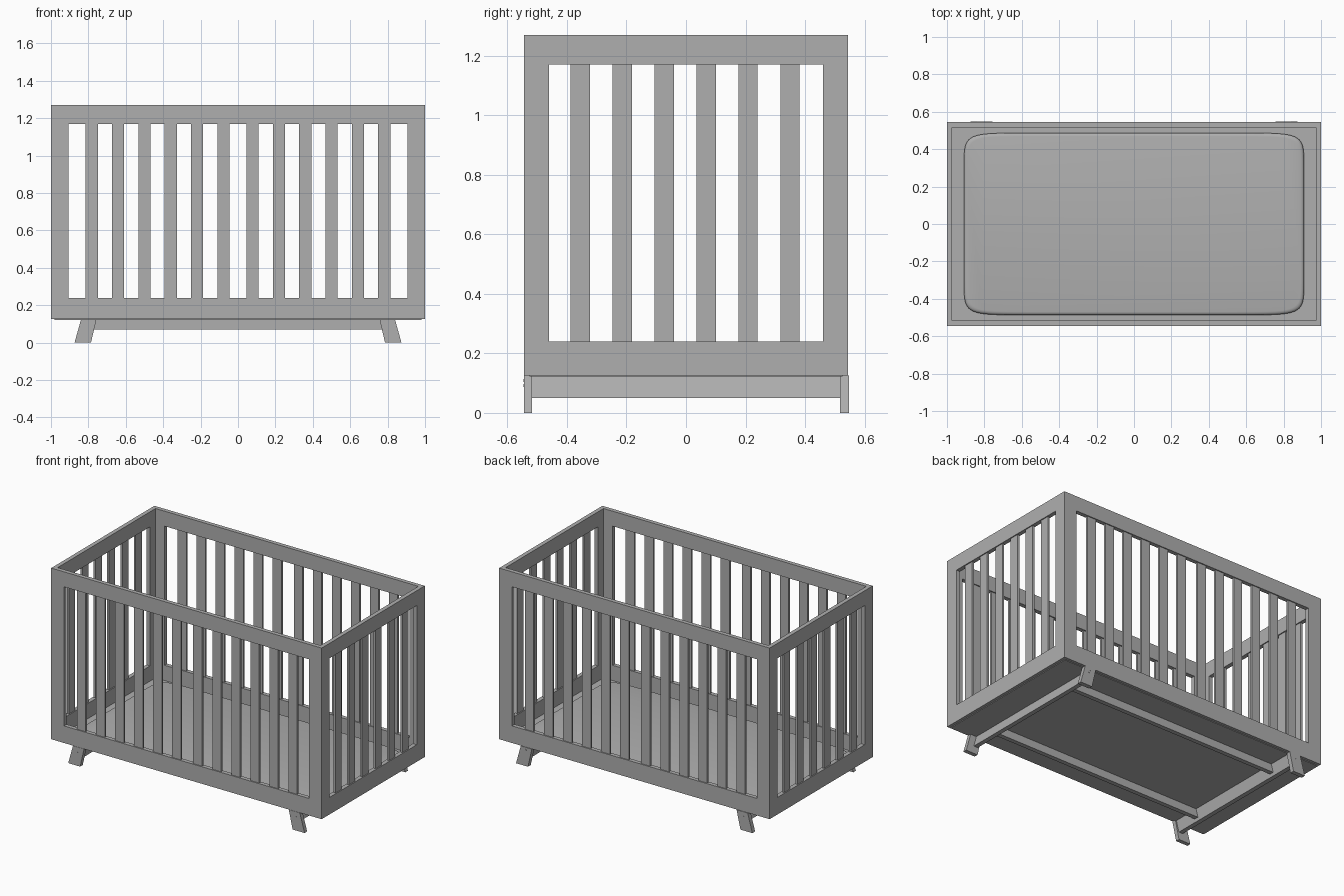
import bpy, bmesh, math
from mathutils import Matrix

if "Cube" in bpy.data.objects:
    bpy.data.objects.remove(bpy.data.objects["Cube"])

L, W = 1.0, 0.545            # half length, half width
Z0, Z1, Z2, Z3 = 0.126, 0.24, 1.17, 1.27   # bottom rail / top rail heights
T = 0.028                    # rail thickness

# Dark grey paint
paint = bpy.data.materials.new("grey_paint")
paint.diffuse_color = (0.43, 0.43, 0.43, 1)
paint.use_nodes = True
paint.node_tree.nodes["Principled BSDF"].inputs["Base Color"].default_value = paint.diffuse_color


def finish(name, bm, bevel=0.0):
    bmesh.ops.recalc_face_normals(bm, faces=bm.faces)
    me = bpy.data.meshes.new(name)
    bm.to_mesh(me)
    bm.free()
    me.materials.append(paint)
    ob = bpy.data.objects.new(name, me)
    bpy.context.collection.objects.link(ob)
    if bevel:
        m = ob.modifiers.new("edge", 'BEVEL')
        m.width, m.segments = bevel, 1
    return ob


def add_box(bm, x0, x1, y0, y1, z0, z1):
    mat = Matrix.Translation(((x0 + x1) / 2, (y0 + y1) / 2, (z0 + z1) / 2))
    mat = mat @ Matrix.Diagonal((x1 - x0, y1 - y0, z1 - z0, 1))
    bmesh.ops.create_cube(bm, size=1, matrix=mat)


def boxes(name, items, bevel=0.0):
    bm = bmesh.new()
    for b in items:
        add_box(bm, *b)
    return finish(name, bm, bevel)


def prism(name, profile, y0, y1, bevel=0.0):
    """Extrude an x/z outline along y."""
    bm = bmesh.new()
    f = bm.faces.new([bm.verts.new((x, y0, z)) for x, z in profile])
    r = bmesh.ops.extrude_face_region(bm, geom=[f])
    verts = [g for g in r['geom'] if isinstance(g, bmesh.types.BMVert)]
    bmesh.ops.translate(bm, verts=verts, vec=(0, y1 - y0, 0))
    return finish(name, bm, bevel)


# Long panels (front and back), set between the end panels
for side, s in (("front", -1), ("back", 1)):
    ya, yb = sorted((s * W, s * (W - T)))
    xi = L - T
    boxes(side + "_rails", [(-xi, xi, ya, yb, Z0, Z1), (-xi, xi, ya, yb, Z2, Z3)])
    boxes(side + "_posts", [(-xi, -0.905, ya, yb, Z1, Z2), (0.905, xi, ya, yb, Z1, Z2)])
    c = s * (W - T / 2)
    xs = [k * (0.078 + 0.1408 * i) for i in range(6) for k in (-1, 1)]
    boxes(side + "_slats", [(x - 0.0325, x + 0.0325, c - 0.007, c + 0.007,
                             Z1 - 0.01, Z2 + 0.01) for x in xs])

# End panels, full width
for side, s in (("left", -1), ("right", 1)):
    xa, xb = sorted((s * L, s * (L - T)))
    boxes(side + "_rails", [(xa, xb, -W, W, Z0, Z1), (xa, xb, -W, W, Z2, Z3)])
    boxes(side + "_posts", [(xa, xb, -W, -0.46, Z1, Z2), (xa, xb, 0.46, W, Z1, Z2)])
    c = s * (L - T / 2)
    ys = [-0.3555 + 0.141 * i for i in range(6)]
    boxes(side + "_slats", [(c - 0.007, c + 0.007, y - 0.0325, y + 0.0325,
                             Z1 - 0.01, Z2 + 0.01) for y in ys])

# Floor board closing the underside
boxes("floor_board", [(-0.98, 0.98, -0.525, 0.525, 0.122, 0.138)])

# Mattress: rounded-rectangle outline with a softened top edge
bm = bmesh.new()
rings = []
for inset, z in ((0, 0.136), (0, 0.150), (0.003, 0.157), (0.009, 0.162), (0.018, 0.164)):
    ring = []
    for i in range(96):
        t = 2 * math.pi * (i + 0.5) / 96
        cx, sy = math.cos(t), math.sin(t)
        ring.append(bm.verts.new((
            math.copysign(abs(cx) ** (1 / 7), cx) * (0.91 - inset),
            math.copysign(abs(sy) ** (1 / 7), sy) * (0.487 - inset), z)))
    rings.append(ring)
for a, b in zip(rings, rings[1:]):
    for i in range(96):
        j = (i + 1) % 96
        bm.faces.new((a[i], a[j], b[j], b[i]))
bm.faces.new(rings[0])
bm.faces.new(rings[-1])
mattress = finish("mattress", bm)
bpy.context.view_layer.objects.active = mattress
mattress.select_set(True)
bpy.ops.object.shade_smooth_by_angle(angle=math.radians(40))

# Base: slanted legs with screw caps, slanted end beams, long beams
for sx, xn in ((-1, "left"), (1, "right")):
    leg = [(sx * x, z) for x, z in ((0.786, 0), (0.874, 0), (0.839, 0.125), (0.757, 0.125))]
    for sy, yn, out in ((-1, "front", 0.545), (1, "back", 0.547)):
        ya, yb = sorted((sy * 0.518, sy * out))
        prism(f"{yn}_{xn}_leg", leg, ya, yb)
        bm = bmesh.new()
        for dx, z in ((0.803, 0.108), (0.808, 0.092)):
            mat = Matrix.Translation((sx * dx, sy * out, z)) @ Matrix.Rotation(math.pi / 2, 4, 'X')
            bmesh.ops.create_cone(bm, cap_ends=True, segments=12, radius1=0.005,
                                  radius2=0.005, depth=0.002, matrix=mat)
        finish(f"{yn}_{xn}_screws", bm)
    beam = [(sx * x, z) for x, z in ((0.785, 0.05), (0.815, 0.05), (0.795, 0.124), (0.765, 0.124))]
    prism(f"{xn}_end_beam", beam, -0.52, 0.52)
for sy, yn in ((-1, "front"), (1, "back")):
    prism(f"{yn}_long_beam", [(-0.785, 0.07), (0.785, 0.07), (0.77, 0.124), (-0.77, 0.124)],
          sy * 0.35 - 0.015, sy * 0.35 + 0.015)
